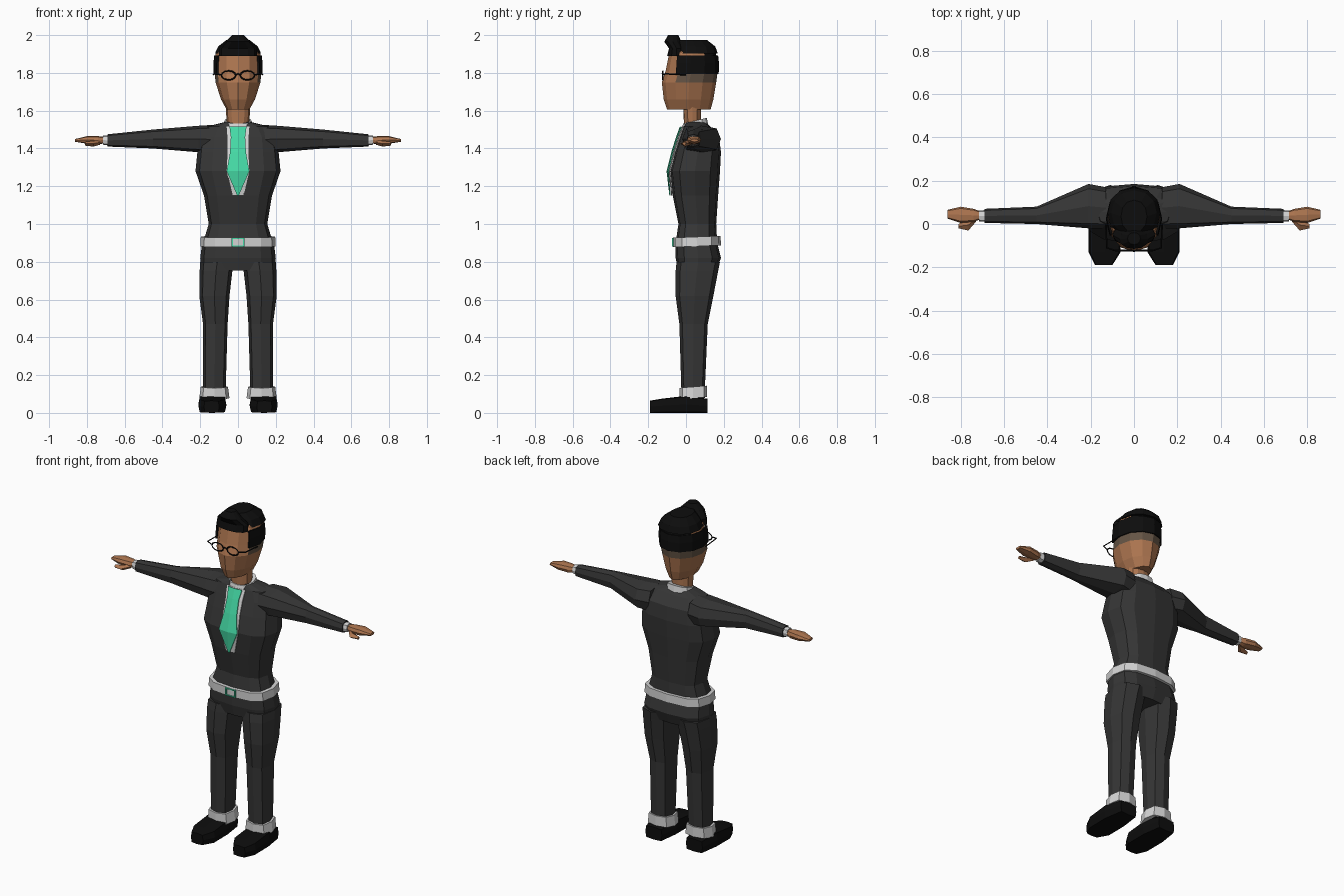
import bpy, bmesh
from math import sin, cos, pi, copysign

default = bpy.data.objects.get("Cube")
if default:
    bpy.data.objects.remove(default, do_unlink=True)


def material(name, r, g, b):
    mat = bpy.data.materials.new(name)
    mat.use_nodes = True
    mat.diffuse_color = (r, g, b, 1)
    node = next(n for n in mat.node_tree.nodes if n.type == "BSDF_PRINCIPLED")
    node.inputs["Base Color"].default_value = (r, g, b, 1)
    return mat


SUIT = material("charcoal suit", .036, .036, .036)
BLACK = material("black", .004, .004, .004)
WHITE = material("off white", .65, .65, .65)
SKIN = material("skin", .42, .18, .08)
TEAL = material("teal", .06, .7, .38)
FADE = material("hair fade", .13, .09, .06)


def finish(name, bm, materials, mirror=False, thickness=0):
    """Turn a bmesh into an object, optionally mirrored in x or thickened."""
    bmesh.ops.recalc_face_normals(bm, faces=bm.faces)
    mesh = bpy.data.meshes.new(name)
    bm.to_mesh(mesh)
    bm.free()
    for mat in materials:
        mesh.materials.append(mat)
    obj = bpy.data.objects.new(name, mesh)
    bpy.context.collection.objects.link(obj)
    if thickness:
        solid = obj.modifiers.new("thickness", "SOLIDIFY")
        solid.thickness = thickness
    if mirror:
        obj.modifiers.new("other_side", "MIRROR")
    return obj


def power(value, p):
    return copysign(abs(value) ** p, value) if abs(value) > 1e-6 else 0


def loft(name, axis, sections, mats, sides=8, p=.7, mirror=False, caps=True,
         lean=0, keep=None, rule=None, thickness=0):
    """Skin rounded sections (position, low, high, low, high) along an axis."""
    bm = bmesh.new()
    rings = []
    for t, lo1, hi1, lo2, hi2 in sections:
        ring = []
        for i in range(sides):
            a = 2 * pi * i / sides
            u = (lo1 + hi1) / 2 + (hi1 - lo1) / 2 * power(cos(a), p)
            v = (lo2 + hi2) / 2 + (hi2 - lo2) / 2 * power(sin(a), p)
            x, y, z = {"x": (t, u, v), "y": (u, t, v), "z": (u, v, t)}[axis]
            ring.append(bm.verts.new((x, y, z + lean * y)))
        rings.append(ring)
    for low, high in zip(rings, rings[1:]):
        for i in range(sides):
            j = (i + 1) % sides
            bm.faces.new((low[i], low[j], high[j], high[i]))
    if caps:
        bm.faces.new(rings[0])
        bm.faces.new(rings[-1])
    for face in list(bm.faces):
        centre = face.calc_center_median()
        if rule:
            face.material_index = rule(centre)
        if keep and not keep(centre):
            bm.faces.remove(face)
    return finish(name, bm, mats, mirror, thickness)


def upright(name, rows, mats, **options):
    """Loft centred on x = 0 from rows of (z, half width, front, back)."""
    sections = [(z, -w, w, front, back) for z, w, front, back in rows]
    return loft(name, "z", sections, mats, sides=12, **options)


# Jacket body and sleeves
torso = [(.9, .185, -.055, .165), (1, .155, -.04, .16), (1.15, .18, -.07, .17),
         (1.28, .225, -.085, .18), (1.38, .215, -.06, .185),
         (1.46, .205, -.035, .175), (1.515, .17, -.015, .13),
         (1.54, .07, 0, .1)]
upright("jacket", torso, [SUIT])
loft("sleeves", "x", [(.13, -.02, .17, 1.37, 1.525), (.21, -.02, .185, 1.38, 1.52),
                      (.45, 0, .08, 1.4, 1.5), (.69, .005, .07, 1.41, 1.475)],
     [SUIT], mirror=True)

# Shirt cuffs, hands and thumbs
loft("shirt_cuffs", "x", [(.68, .01, .065, 1.415, 1.47), (.715, .012, .062, 1.42, 1.468)],
     [WHITE], mirror=True)
loft("hands", "x", [(.7, .025, .055, 1.43, 1.46), (.74, .01, .07, 1.42, 1.465),
                    (.8, .005, .08, 1.425, 1.465), (.862, .025, .065, 1.435, 1.45)],
     [SKIN], mirror=True)
loft("thumbs", "x", [(.73, .01, .04, 1.42, 1.445), (.765, -.03, .02, 1.41, 1.44),
                     (.81, -.02, 0, 1.415, 1.435)], [SKIN], sides=4, mirror=True)

# Trousers: hips, legs and turn-ups
upright("hips", [(.755, .195, -.04, .16), (.82, .2, -.055, .185),
                 (.9, .19, -.055, .165)], [SUIT])
loft("trouser_legs", "z", [(.08, .07, .18, -.02, .1), (.13, .065, .185, -.025, .1),
                           (.47, .055, .185, -.035, .115), (.62, .045, .205, -.055, .145),
                           (.75, .03, .203, -.055, .17), (.8, .02, .2, -.05, .18)],
     [SUIT], mirror=True)
loft("turn_ups", "z", [(.075, .045, .205, -.035, .11), (.135, .053, .197, -.035, .11)],
     [WHITE], mirror=True, lean=.08)

# Shoes
loft("shoes", "y", [(-.19, .1, .18, 0, .065), (-.13, .062, .21, 0, .075),
                    (0, .062, .21, 0, .09), (.115, .08, .19, 0, .075)],
     [BLACK], p=.3, mirror=True)

# Belt and square buckle
upright("belt", [(.88, .2, -.07, .185), (.93, .197, -.07, .183)], [WHITE], lean=.04)
bm = bmesh.new()
for side in (-1, 1):
    for x, z, w, h in ((side * .03, 0, .007, .045), (0, side * .02, .06, .005)):
        made = bmesh.ops.create_cube(bm, size=1)["verts"]
        bmesh.ops.scale(bm, vec=(w, .008, h), verts=made)
        bmesh.ops.translate(bm, vec=(x, -.071, z + .903), verts=made)
finish("buckle", bm, [TEAL])


# Shirt front and tie follow the chest
def chest_plate(name, widths, offset, mat):
    bm = bmesh.new()
    previous = None
    chest = [row for row in reversed(torso) if 1.1 < row[0] < 1.53]
    for (z, _, front, _), w in zip(chest, widths):
        row = [bm.verts.new((x, front - offset + .1 * abs(x), z)) for x in (-w, 0, w)]
        if previous:
            for i in (0, 1):
                bm.faces.new((previous[i], previous[i + 1], row[i + 1], row[i]))
        previous = row
    finish(name, bm, [mat], thickness=.006)


chest_plate("shirt_front", (.06, .056, .055, .06, .03), .008, WHITE)
chest_plate("tie", (.045, .038, .042, .06, .004), .018, TEAL)

# Collar and neck
upright("collar", [(1.485, .085, -.03, .12), (1.535, .072, -.015, .11)],
        [WHITE], lean=.25, p=.8)
upright("neck", [(1.5, .058, -.01, .08), (1.64, .066, -.015, .08)], [SKIN], p=.9)


# Head, with faded sides and back
def head_colour(c):
    if c.z > 1.8 and c.y > .1:
        return 2
    return 1 if 1.75 < c.z < 1.81 and c.y > -.02 else 0


upright("head", [(1.605, .06, -.1, .13), (1.66, .09, -.118, .145), (1.75, .119, -.128, .16),
                 (1.81, .124, -.108, .168), (1.89, .121, -.092, .162),
                 (1.91, .115, -.085, .155), (1.94, .07, -.05, .12)],
        [SKIN, FADE, BLACK], p=1, rule=head_colour)

# Hair: side band open at the face, cap above the shaved line, swept-up front
upright("hair_sides", [(1.795, .13, -.13, .173), (1.85, .13, -.125, .175),
                       (1.893, .126, -.12, .17)], [BLACK], p=1, caps=False,
        keep=lambda c: c.y > -.07, thickness=.01)
upright("hair_cap", [(1.903, .122, -.07, .168), (1.94, .105, -.055, .155),
                     (1.975, .06, -.04, .11)], [BLACK], p=.9)
upright("hair_front", [(1.89, .1, -.1, 0), (1.93, .1, -.09, -.01),
                       (1.965, .065, -.115, -.025), (2, .03, -.095, -.04)], [BLACK], p=.9)


# Glasses
def wire(name, points, closed=False):
    curve = bpy.data.curves.new(name, "CURVE")
    curve.dimensions = "3D"
    curve.bevel_depth = .004
    curve.bevel_resolution = 0
    line = curve.splines.new("POLY")
    line.points.add(len(points) - 1)
    for point, co in zip(line.points, points):
        point.co = (*co, 1)
    line.use_cyclic_u = closed
    curve.materials.append(BLACK)
    bpy.context.collection.objects.link(bpy.data.objects.new(name, curve))


for label, s in (("left", 1), ("right", -1)):
    angles = [2 * pi * i / 12 for i in range(12)]
    wire(label + "_lens_rim", [(s * .05 + .038 * cos(a), -.122, 1.787 + .024 * sin(a))
                               for a in angles], closed=True)
    wire(label + "_temple", [(s * .088, -.122, 1.79), (s * .125, -.11, 1.795),
                             (s * .13, 0, 1.79)])
wire("glasses_bridge", [(-.012, -.122, 1.79), (0, -.125, 1.795), (.012, -.122, 1.79)])
